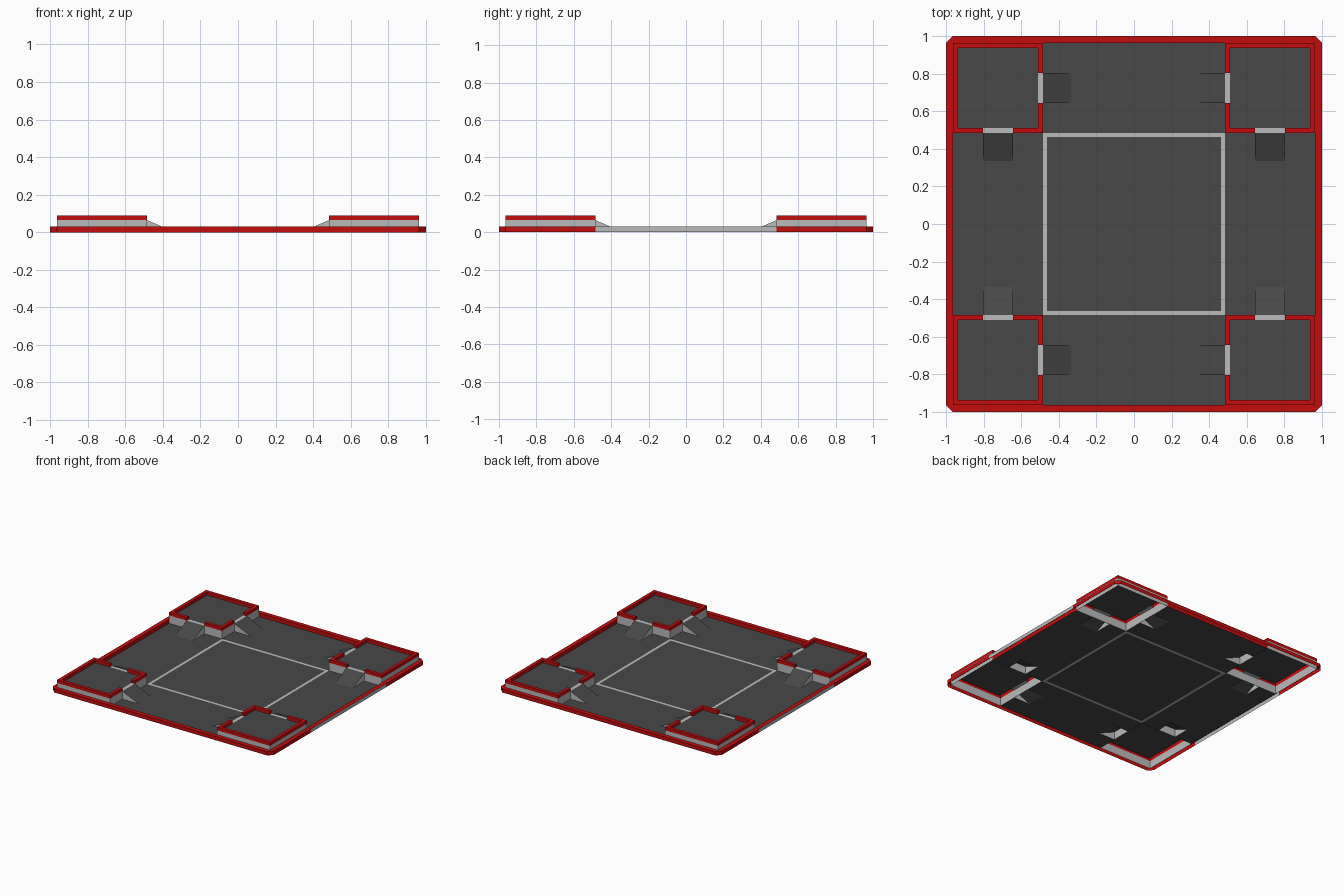
import bpy, bmesh
from mathutils import Vector

if "Cube" in bpy.data.objects:
    bpy.data.objects.remove(bpy.data.objects["Cube"])

# Materials
def material(name, c):
    m = bpy.data.materials.new(name)
    m.diffuse_color = (*c, 1)
    m.use_nodes = True
    m.node_tree.nodes["Principled BSDF"].inputs["Base Color"].default_value = m.diffuse_color
    return m

MATS = [material("dark_grey", (0.065, 0.065, 0.065)),
        material("red", (0.55, 0.004, 0.004)),
        material("light_grey", (0.5, 0.5, 0.5))]
DARK, RED, GREY = 0, 1, 2

# Key dimensions of one quadrant
EDGE, LO, HI, T = 1.0, 0.485, 0.965, 0.027
G0, G1, RAMP_END = 0.645, 0.805, 0.335
BASE, DECK, TOP = 0.03, 0.065, 0.09


def face(bm, pts, mat, hint, swap=False):
    """Add a face pointing along hint; swap exchanges x and y."""
    if swap:
        pts = [(y, x, z) for x, y, z in pts]
        hint = (hint[1], hint[0], hint[2])
    f = bm.faces.new([bm.verts.new(p) for p in pts])
    f.normal_update()
    if f.normal.dot(Vector(hint)) < 0:
        f.normal_flip()
    f.material_index = mat


def flat(bm, x0, x1, y0, y1, z, mat, swap=False):
    face(bm, [(x0, y0, z), (x1, y0, z), (x1, y1, z), (x0, y1, z)], mat, (0, 0, 1), swap)


def wall(bm, x, y0, y1, z0, z1, mat, d, swap=False):
    face(bm, [(x, y0, z0), (x, y1, z0), (x, y1, z1), (x, y0, z1)], mat, (d, 0, 0), swap)


def finish(bm, name):
    """Make the object and mirror the quadrant to all four corners."""
    bmesh.ops.remove_doubles(bm, verts=bm.verts, dist=1e-5)
    me = bpy.data.meshes.new(name)
    bm.to_mesh(me)
    bm.free()
    for m in MATS:
        me.materials.append(m)
    ob = bpy.data.objects.new(name, me)
    bpy.context.collection.objects.link(ob)
    mod = ob.modifiers.new("four_corners", 'MIRROR')
    mod.use_axis = (True, True, False)
    mod.merge_threshold = 1e-4


# Floor sheet with a light square outline, open under platforms and ramps
bm = bmesh.new()
cuts = [0, RAMP_END, 0.463, LO, G0, G1, HI]
for x0, x1 in zip(cuts, cuts[1:]):
    for y0, y1 in zip(cuts, cuts[1:]):
        lo, hi = sorted(((x0 + x1) / 2, (y0 + y1) / 2))
        if lo > LO or (G0 < hi < G1 and lo > RAMP_END):
            continue
        flat(bm, x0, x1, y0, y1, 0, GREY if 0.463 < hi < LO else DARK)
finish(bm, "floor")

# Raised border with chamfered corners, light panels on the two sides
bm = bmesh.new()
for s in (False, True):
    wall(bm, EDGE, 0, LO, 0, BASE, RED if s else GREY, 1, s)
    wall(bm, EDGE, LO, HI, 0, BASE, RED, 1, s)
    flat(bm, HI, EDGE, 0, HI, BASE, RED, s)
    wall(bm, HI, 0, LO, 0, BASE, RED, -1, s)
face(bm, [(EDGE, HI, BASE), (HI, EDGE, BASE), (HI, HI, BASE)], RED, (0, 0, 1))
face(bm, [(EDGE, HI, 0), (HI, EDGE, 0), (HI, EDGE, BASE), (EDGE, HI, BASE)], RED, (1, 1, 0))
finish(bm, "border")

# Corner platforms: light walls, dark deck, red curb with two openings
bm = bmesh.new()
flat(bm, LO + T, HI - T, LO + T, HI - T, DECK, DARK)
for s in (False, True):
    wall(bm, HI, LO, HI, 0, DECK, GREY, 1, s)
    wall(bm, LO, LO, HI, 0, DECK, GREY, -1, s)
    # outer curb
    wall(bm, HI, LO, HI, DECK, TOP, RED, 1, s)
    wall(bm, HI - T, LO + T, HI - T, DECK, TOP, RED, -1, s)
    face(bm, [(HI, LO, TOP), (HI, HI, TOP), (HI - T, HI - T, TOP), (HI - T, LO, TOP)],
         RED, (0, 0, 1), s)
    # inner curb, split by the ramp opening
    for y0, y1 in ((LO, G0), (G1, HI)):
        wall(bm, LO, y0, y1, DECK, TOP, RED, -1, s)
        wall(bm, LO + T, max(y0, LO + T), min(y1, HI - T), DECK, TOP, RED, 1, s)
    face(bm, [(LO, LO, TOP), (LO + T, LO + T, TOP), (LO + T, G0, TOP), (LO, G0, TOP)],
         RED, (0, 0, 1), s)
    flat(bm, LO, LO + T, G1, HI - T, TOP, RED, s)
    for y, d in ((G0, 1), (G1, -1)):
        face(bm, [(LO, y, DECK), (LO + T, y, DECK), (LO + T, y, TOP), (LO, y, TOP)],
             RED, (0, d, 0), s)
    # light threshold in the opening
    flat(bm, LO, LO + T, G0, G1, DECK, GREY, s)
finish(bm, "corner_platforms")

# Ramps: dark slope with light triangular sides
bm = bmesh.new()
for s in (False, True):
    face(bm, [(RAMP_END, G0, 0), (RAMP_END, G1, 0), (LO, G1, DECK), (LO, G0, DECK)],
         DARK, (0, 0, 1), s)
    for y, d in ((G0, -1), (G1, 1)):
        face(bm, [(RAMP_END, y, 0), (LO, y, 0), (LO, y, DECK)], GREY, (0, d, 0), s)
finish(bm, "ramps")
